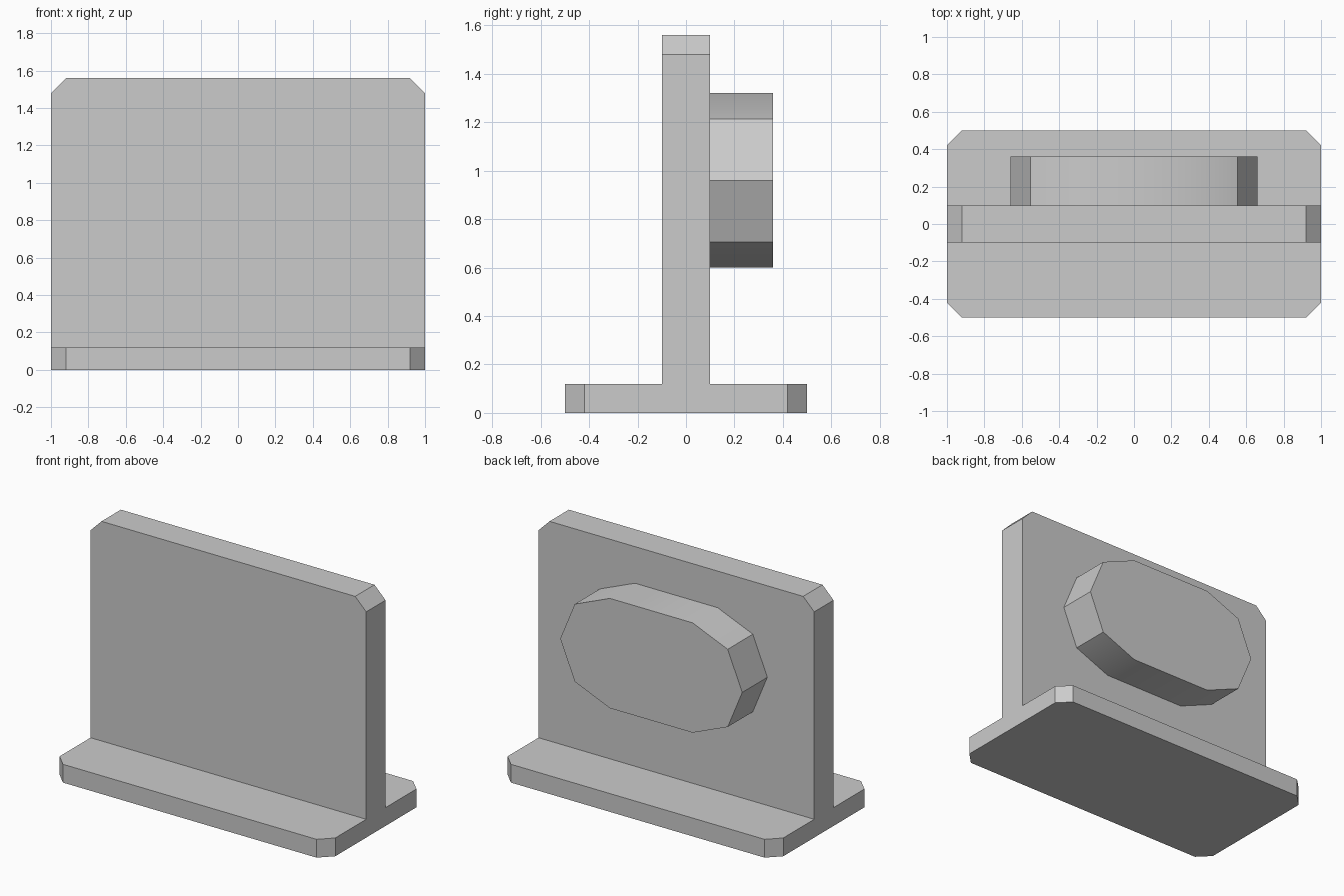
import bpy, bmesh, math
from mathutils import Vector

cube = bpy.data.objects.get("Cube")
if cube:
    bpy.data.objects.remove(cube, do_unlink=True)

# Single plain grey material
grey = bpy.data.materials.new("plain_grey")
grey.use_nodes = True
colour = (0.6, 0.6, 0.6, 1)
grey.diffuse_color = colour
grey.node_tree.nodes["Principled BSDF"].inputs["Base Color"].default_value = colour


def extrude_profile(name, points, offset):
    """Extrude a closed 3D outline into a solid part."""
    bm = bmesh.new()
    face = bm.faces.new([bm.verts.new(p) for p in points])
    result = bmesh.ops.extrude_face_region(bm, geom=[face], use_keep_orig=True)
    moved = [v for v in result["geom"] if isinstance(v, bmesh.types.BMVert)]
    bmesh.ops.translate(bm, verts=moved, vec=Vector(offset))
    bmesh.ops.recalc_face_normals(bm, faces=bm.faces)
    mesh = bpy.data.meshes.new(name)
    bm.to_mesh(mesh)
    bm.free()
    mesh.materials.append(grey)
    obj = bpy.data.objects.new(name, mesh)
    bpy.context.collection.objects.link(obj)
    return obj


WIDTH, DEPTH, HEIGHT = 1.0, 0.5, 1.56   # half width, half depth, full height
CUT = 0.08                              # corner chamfer
BASE, PANEL = 0.12, 0.1                 # base height, panel half thickness

# Base plate with four chamfered corners
quarter = [(WIDTH, DEPTH - CUT), (WIDTH - CUT, DEPTH)]
half = quarter + [(-x, y) for x, y in reversed(quarter)]
outline = half + [(-x, -y) for x, y in half]
extrude_profile("base_plate", [(x, y, 0) for x, y in outline], (0, 0, BASE))

# Upright panel with chamfered top corners
side = [(WIDTH, BASE), (WIDTH, HEIGHT - CUT), (WIDTH - CUT, HEIGHT)]
outline = side + [(-x, z) for x, z in reversed(side)]
extrude_profile("upright_panel", [(x, -PANEL, z) for x, z in outline], (0, 2 * PANEL, 0))

# Rounded boss on the back: two half octagons joined by straight sides
RADIUS, CENTRE_X, CENTRE_Z = 0.36, 0.3, 0.96
outline = []
for sign, start in ((1, -90), (-1, 90)):
    for step in range(5):
        a = math.radians(start + 45 * step)
        outline.append((sign * CENTRE_X + RADIUS * math.cos(a), PANEL,
                        CENTRE_Z + RADIUS * math.sin(a)))
boss = extrude_profile("back_boss", outline, (0, 0.26, 0))

# Soft shading where the boss meets its shallow edges
bpy.ops.object.select_all(action='DESELECT')
boss.select_set(True)
bpy.context.view_layer.objects.active = boss
bpy.ops.object.shade_smooth_by_angle(angle=math.radians(30))
